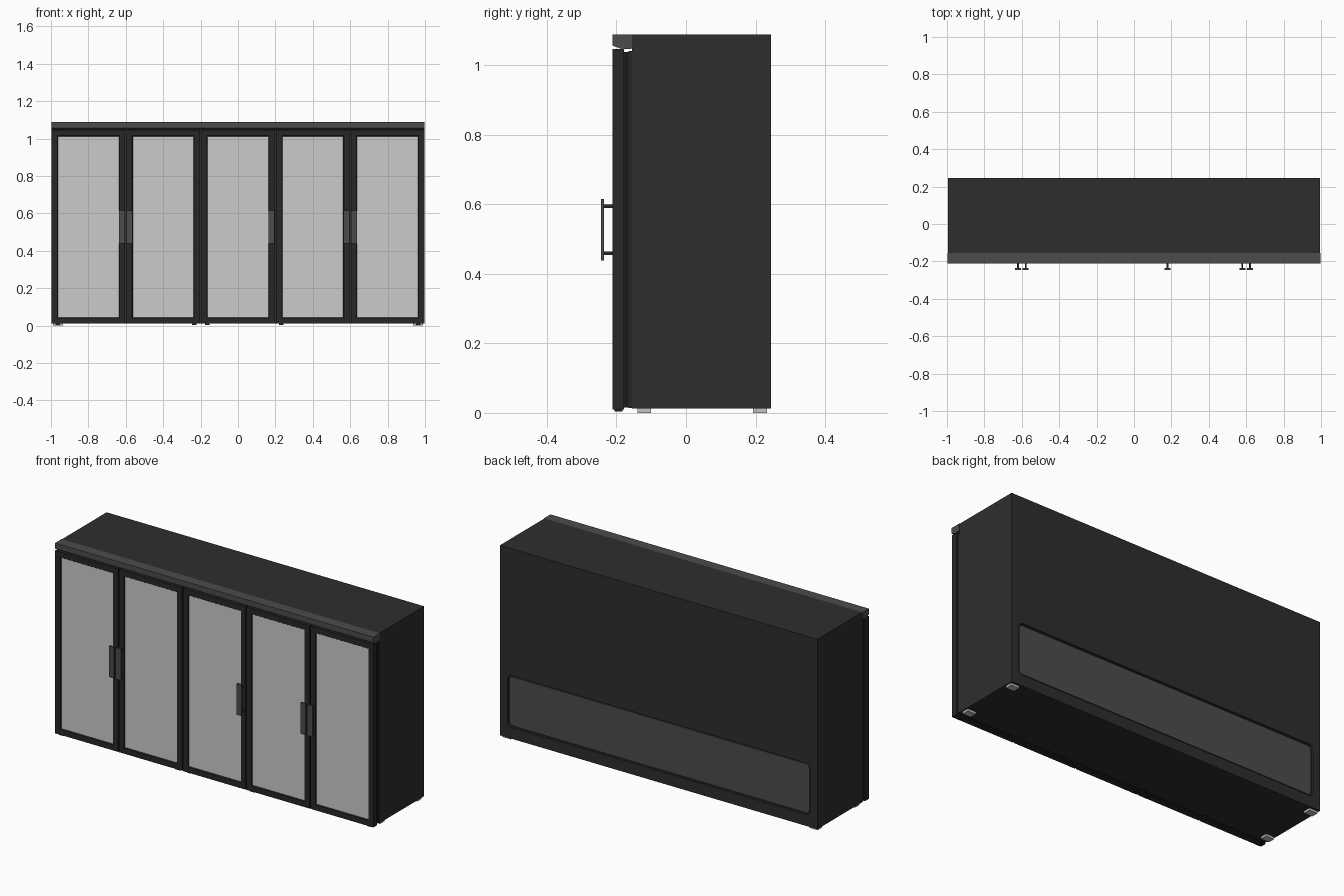
import bpy, bmesh, math
from mathutils import Vector

if "Cube" in bpy.data.objects:
    bpy.data.objects.remove(bpy.data.objects["Cube"])


def mat(name, v):
    m = bpy.data.materials.new(name)
    m.diffuse_color = (v, v, v, 1)
    m.use_nodes = True
    m.node_tree.nodes["Principled BSDF"].inputs["Base Color"].default_value = m.diffuse_color
    return m


BODY = mat("charcoal body", 0.027)
FRAME = mat("black frame", 0.020)
SEAL = mat("dark seal", 0.010)
TRIM = mat("grey trim", 0.072)
GLASS = mat("pale glass", 0.60)
FOOT = mat("light foot", 0.55)


def finish(name, bm, material):
    bmesh.ops.recalc_face_normals(bm, faces=bm.faces)
    me = bpy.data.meshes.new(name)
    bm.to_mesh(me)
    bm.free()
    me.materials.append(material)
    ob = bpy.data.objects.new(name, me)
    bpy.context.collection.objects.link(ob)
    return ob


def box(name, x, y, z, material):
    """Box from (min, max) pairs."""
    bm = bmesh.new()
    bmesh.ops.create_cube(bm, size=1)
    for v in bm.verts:
        v.co = Vector([(a + b) / 2 + c * (b - a)
                       for c, (a, b) in zip(v.co, (x, y, z))])
    return finish(name, bm, material)


def prism(name, pts, direction, material):
    """Extrude a flat outline."""
    bm = bmesh.new()
    f = bm.faces.new([bm.verts.new(p) for p in pts])
    r = bmesh.ops.extrude_face_region(bm, geom=[f])
    vs = [g for g in r["geom"] if isinstance(g, bmesh.types.BMVert)]
    bmesh.ops.translate(bm, verts=vs, vec=direction)
    return finish(name, bm, material)


def rounded_plate(name, hx, z0, z1, r, y0, y1, material):
    pts = []
    for sx, cz, start in ((1, z1 - r, 0), (-1, z1 - r, 90),
                          (-1, z0 + r, 180), (1, z0 + r, 270)):
        for i in range(5):
            a = math.radians(start + i * 22.5)
            pts.append((sx * (hx - r) + r * math.cos(a), y0, cz + r * math.sin(a)))
    return prism(name, pts, (0, y1 - y0, 0), material)


def door_frame(name, x, y, z, w, material):
    """Rectangular ring with a slightly bevelled inner lip."""
    bm = bmesh.new()
    rings = []
    for inset, yy in ((0, y[1]), (0, y[0]), (w - 0.004, y[0]), (w, y[0] + 0.006), (w, y[1])):
        x0, x1, z0, z1 = x[0] + inset, x[1] - inset, z[0] + inset, z[1] - inset
        rings.append([bm.verts.new(p) for p in
                      ((x0, yy, z0), (x1, yy, z0), (x1, yy, z1), (x0, yy, z1))])
    for k in range(5):
        a, b = rings[k], rings[(k + 1) % 5]
        for i in range(4):
            j = (i + 1) % 4
            bm.faces.new((a[i], a[j], b[j], b[i]))
    return finish(name, bm, material)


# Cabinet body with a shallow recess in the back
body = box("cabinet_body", (-0.995, 0.995), (-0.155, 0.245), (0.012, 1.088), BODY)
cutter = rounded_plate("recess_cutter", 0.948, 0.075, 0.368, 0.022, 0.233, 0.26, BODY)
cutter.hide_render = True
cutter.hide_viewport = True
cut = body.modifiers.new("recess", "BOOLEAN")
cut.object = cutter
cut.operation = "DIFFERENCE"
cut.solver = "EXACT"
rounded_plate("back_panel", 0.940, 0.083, 0.360, 0.018, 0.230, 0.239, TRIM)

# Top fascia with a sloped underside
profile = ((-0.155, 1.088), (-0.212, 1.088), (-0.212, 1.056),
           (-0.182, 1.045), (-0.155, 1.047))
prism("top_fascia", [(-0.998, y, z) for y, z in profile], (1.996, 0, 0), TRIM)

# Five glazed doors with seals behind
for i in range(5):
    c = -0.8 + 0.4 * i
    n = i + 1
    x0, x1 = c - 0.197, c + 0.197
    door_frame(f"door_frame_{n}", (x0, x1), (-0.212, -0.178), (0.010, 1.046), 0.035, FRAME)
    box(f"door_glass_{n}", (c - 0.164, c + 0.164), (-0.207, -0.182), (0.043, 1.013), GLASS)
    box(f"door_seal_{n}", (x0 + 0.006, x1 - 0.006), (-0.178, -0.165), (0.016, 1.038), SEAL)
    box(f"door_liner_{n}", (x0 + 0.002, x1 - 0.002), (-0.165, -0.155), (0.014, 1.040), FRAME)

# Handles: flat grip plate on two thin posts
for n, hx in enumerate((-0.621, -0.579, 0.179, 0.579, 0.621), 1):
    box(f"handle_grip_{n}", (hx - 0.016, hx + 0.016), (-0.245, -0.236), (0.438, 0.615), TRIM)
    for tag, z in (("lower", 0.459), ("upper", 0.594)):
        box(f"handle_post_{tag}_{n}", (hx - 0.005, hx + 0.005), (-0.236, -0.208),
            (z - 0.005, z + 0.005), FRAME)

# Bottom hinge pads under the doors
for n, hx in enumerate((-0.965, -0.235, -0.165, 0.232, 0.965), 1):
    box(f"hinge_pad_{n}", (hx - 0.012, hx + 0.012), (-0.205, -0.182), (0.004, 0.012), FRAME)

# Feet
for sx in (-1, 1):
    for tag, y in (("front", -0.12), ("back", 0.213)):
        x = 0.962 * sx
        box(f"foot_{tag}_{'left' if sx < 0 else 'right'}", (x - 0.026, x + 0.026),
            (y - 0.02, y + 0.02), (0, 0.013), FOOT)
